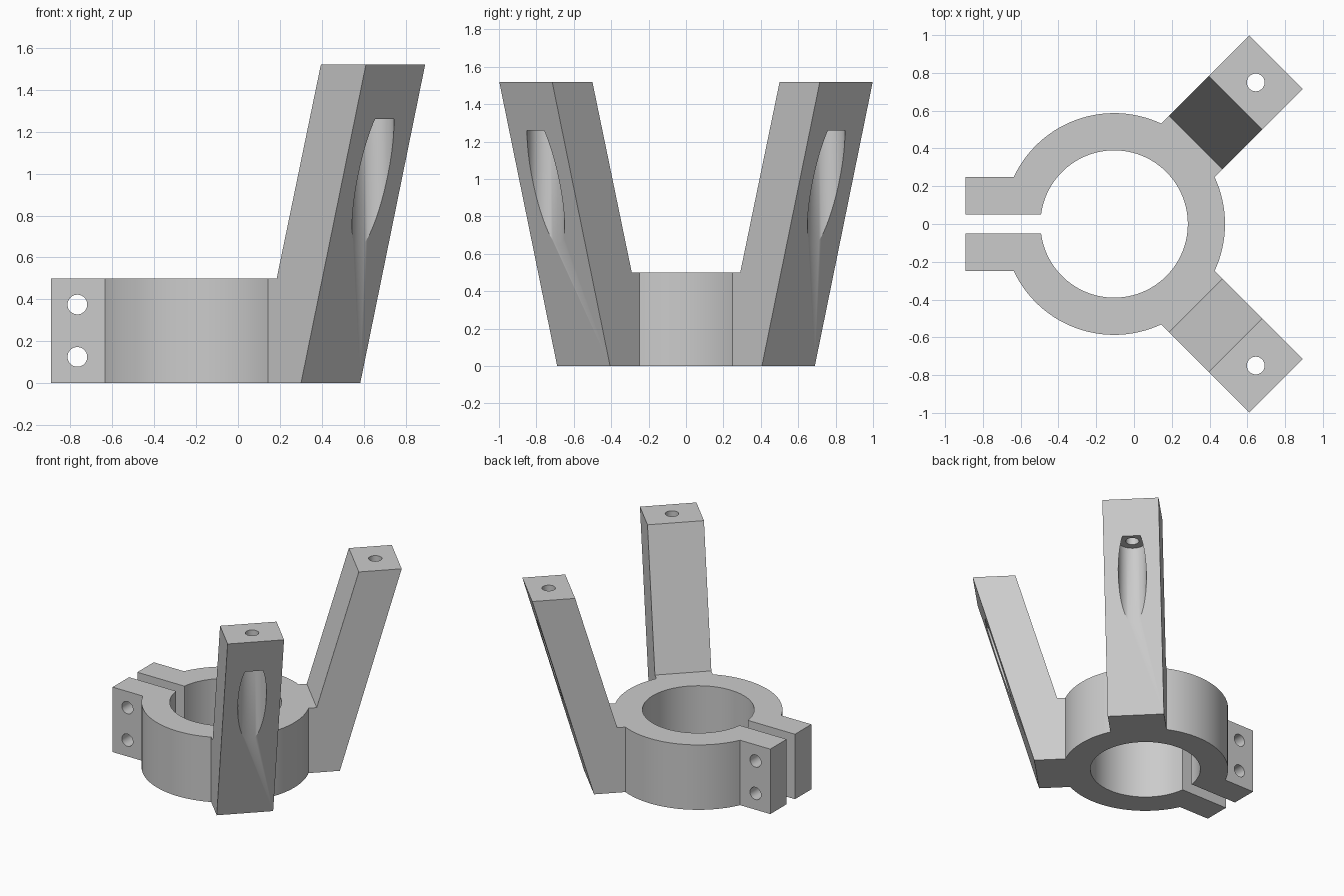
import bpy, bmesh
from math import asin, cos, sin, pi, radians
from mathutils import Matrix, Vector

if "Cube" in bpy.data.objects:
    bpy.data.objects.remove(bpy.data.objects["Cube"])

CENTRE = Vector((-0.105, 0, 0))
OUTER, INNER, HEIGHT = 0.587, 0.39, 0.5
TAB_END, TAB_IN, TAB_OUT = -0.893, 0.05, 0.25
HOLE = 0.047

grey = bpy.data.materials.new("plain_grey")
grey.use_nodes = True
grey.diffuse_color = (0.6, 0.6, 0.6, 1)
grey.node_tree.nodes["Principled BSDF"].inputs["Base Color"].default_value = (0.6, 0.6, 0.6, 1)


def prism(name, points, direction, matrix=Matrix()):
    """Extrude a closed outline along a direction."""
    bm = bmesh.new()
    face = bm.faces.new([bm.verts.new(p) for p in points])
    grown = bmesh.ops.extrude_face_region(bm, geom=[face])["geom"]
    bmesh.ops.translate(bm, vec=direction, verts=[v for v in grown if isinstance(v, bmesh.types.BMVert)])
    bmesh.ops.recalc_face_normals(bm, faces=bm.faces)
    bm.transform(matrix)
    mesh = bpy.data.meshes.new(name)
    bm.to_mesh(mesh)
    bm.free()
    mesh.materials.append(grey)
    obj = bpy.data.objects.new(name, mesh)
    bpy.context.collection.objects.link(obj)
    return obj


def rod(name, radius, start, direction, matrix=Matrix()):
    """Round cutter running from start along direction."""
    turn = Vector(direction).to_track_quat('Z', 'Y')
    ring = [Vector(start) + turn @ Vector((radius * cos(a), radius * sin(a), 0))
            for a in (2 * pi * i / 48 for i in range(48))]
    return prism(name, ring, direction, matrix)


def combine(target, other, operation):
    """Apply a boolean and discard the helper."""
    other.hide_render = True
    mod = target.modifiers.new(operation, 'BOOLEAN')
    mod.operation, mod.solver, mod.object = operation, 'EXACT', other
    bpy.context.view_layer.objects.active = target
    bpy.ops.object.modifier_apply(modifier=mod.name)
    bpy.data.objects.remove(other)


def arc(radius, start, end, steps=96):
    return [CENTRE + Vector((radius * cos(a), radius * sin(a), 0))
            for a in (start + (end - start) * i / steps for i in range(steps + 1))]


# Split clamp ring with its two tabs as one outline
a_out = pi - asin(TAB_OUT / OUTER)
a_in = pi - asin(TAB_IN / INNER)
outline = arc(OUTER, -a_out, a_out)
outline += [(TAB_END, TAB_OUT, 0), (TAB_END, TAB_IN, 0)]
outline += arc(INNER, a_in, -a_in)
outline += [(TAB_END, -TAB_IN, 0), (TAB_END, -TAB_OUT, 0)]
clamp = prism("clamp_bracket", outline, (0, 0, HEIGHT))

# Two leaning arms, each with a screw hole and a wide recess under it
side = [(0.5, 0), (0.774, 0), (1.212, 1.52), (0.908, 1.52), (0.61, HEIGHT), (0.5, HEIGHT)]
for name, angle in (("left_arm", 45), ("right_arm", -45)):
    place = Matrix.Translation(CENTRE) @ Matrix.Rotation(radians(angle), 4, 'Z')
    arm = prism(name, [(r, -0.2, z) for r, z in side], (0, 0.4, 0), place)
    combine(arm, rod("recess_cutter", 0.1, (1.06, 0, 0.4), (0, 0, 0.86), place), 'DIFFERENCE')
    combine(arm, rod("hole_cutter", HOLE, (1.06, 0, 1.1), (0, 0, 0.6), place), 'DIFFERENCE')
    combine(clamp, arm, 'UNION')

# Bolt holes through the tabs
for z in (0.125, 0.375):
    combine(clamp, rod("bolt_cutter", HOLE, (-0.767, -0.4, z), (0, 0.8, 0)), 'DIFFERENCE')

# Smooth round walls, crisp edges
bpy.ops.object.select_all(action='DESELECT')
clamp.select_set(True)
bpy.context.view_layer.objects.active = clamp
bpy.ops.object.shade_smooth_by_angle(angle=radians(30))
